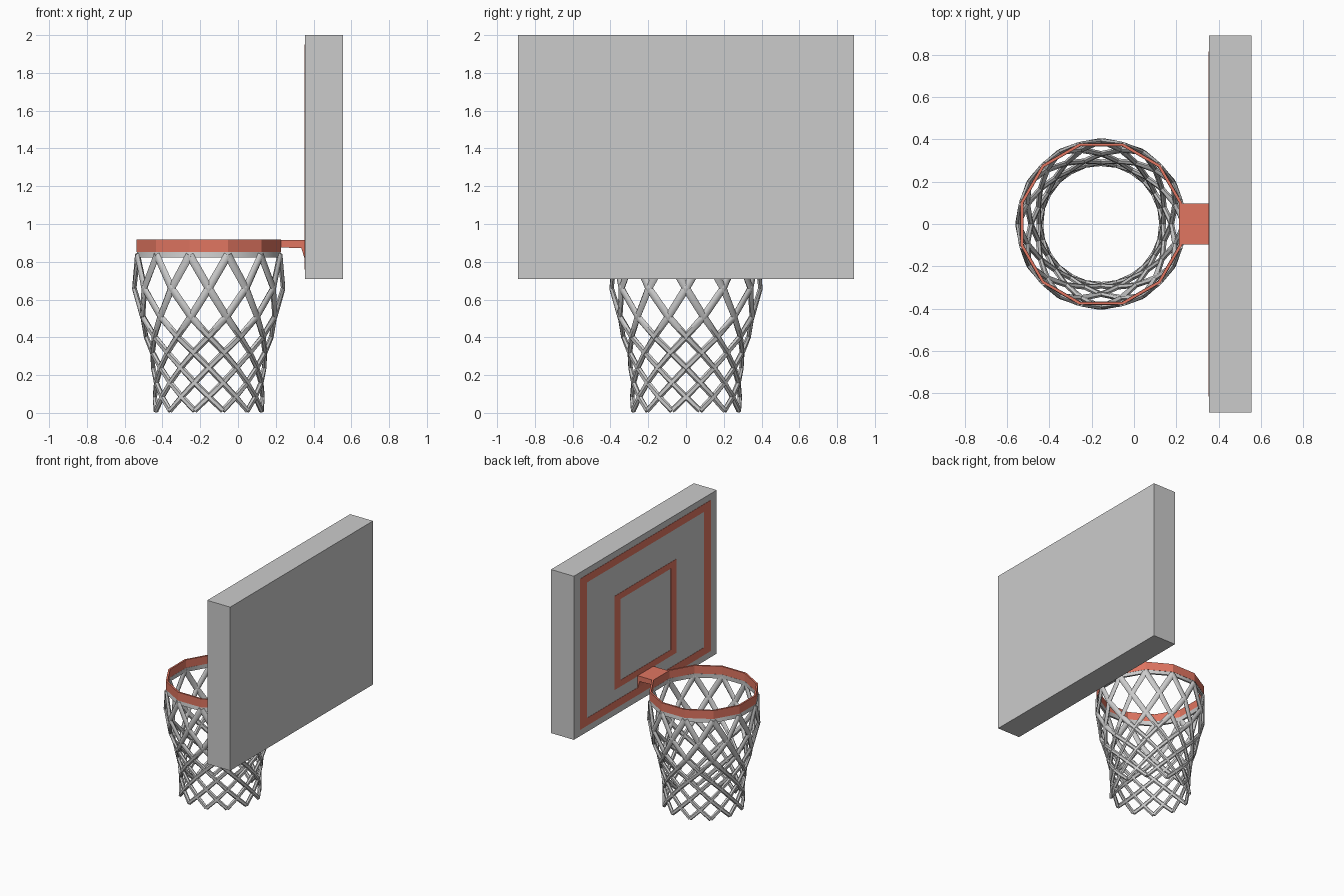
import bpy, bmesh
from math import sin, cos, pi, radians
from mathutils import Vector

if "Cube" in bpy.data.objects:
    bpy.data.objects.remove(bpy.data.objects["Cube"])

CX = -0.155          # hoop axis
SIDES = 12
RED = bpy.data.materials.new("red_paint")
RED.diffuse_color = (0.75, 0.18, 0.12, 1)
RED.use_nodes = True
RED.node_tree.nodes["Principled BSDF"].inputs["Base Color"].default_value = RED.diffuse_color


def finish(bm, name, mat=None, smooth=False):
    bmesh.ops.recalc_face_normals(bm, faces=bm.faces)
    me = bpy.data.meshes.new(name)
    bm.to_mesh(me)
    bm.free()
    ob = bpy.data.objects.new(name, me)
    bpy.context.collection.objects.link(ob)
    if mat:
        me.materials.append(mat)
    if smooth:
        bpy.context.view_layer.objects.active = ob
        ob.select_set(True)
        bpy.ops.object.shade_smooth_by_angle(angle=radians(50))
        ob.select_set(False)
    return ob


def box(bm, lo, hi):
    verts = bmesh.ops.create_cube(bm, size=1)["verts"]
    for v in verts:
        v.co = Vector([(a + b) / 2 + c * (b - a) for a, b, c in zip(lo, hi, v.co)])


def lathe(name, profile, n, offset, mat=None, smooth=False):
    """Closed (radius, z) section swept round the hoop axis."""
    bm = bmesh.new()
    rings = []
    for i in range(n):
        a = offset + 2 * pi * i / n
        rings.append([bm.verts.new((CX + r * cos(a), r * sin(a), z)) for r, z in profile])
    m = len(profile)
    for i in range(n):
        p, q = rings[i], rings[(i + 1) % n]
        for j in range(m):
            bm.faces.new((p[j], q[j], q[(j + 1) % m], p[(j + 1) % m]))
    return finish(bm, name, mat, smooth)


# Backboard
bm = bmesh.new()
box(bm, (0.355, -0.89, 0.71), (0.555, 0.89, 2.0))
finish(bm, "backboard")


# Painted rectangles on the hoop side of the board
def painted_frame(name, hy, z0, z1, wy, wz):
    bm = bmesh.new()
    x0, x1 = 0.353, 0.356
    for s in (-1, 1):
        y0, y1 = sorted((s * hy, s * (hy - wy)))
        box(bm, (x0, y0, z0), (x1, y1, z1))
    for za, zb in ((z0, z0 + wz), (z1 - wz, z1)):
        box(bm, (x0, -hy + wy, za), (x1, hy - wy, zb))
    finish(bm, name, RED)


painted_frame("outer_border", 0.815, 0.76, 1.95, 0.085, 0.06)
painted_frame("target_square", 0.385, 0.91, 1.65, 0.07, 0.05)

# Twelve-sided rim
lathe("rim", [(0.395, 0.852), (0.395, 0.918), (0.381, 0.918), (0.381, 0.852)],
      SIDES, pi / 12, RED)

# Bracket with a sloped foot
bm = bmesh.new()
prof = [(0.222, 0.914), (0.355, 0.914), (0.355, 0.81), (0.335, 0.872), (0.222, 0.876)]
f = bm.faces.new([bm.verts.new((x, -0.098, z)) for x, z in prof])
ext = bmesh.ops.extrude_face_region(bm, geom=[f])["geom"]
bmesh.ops.translate(bm, vec=(0, 0.196, 0),
                    verts=[g for g in ext if isinstance(g, bmesh.types.BMVert)])
finish(bm, "bracket", RED)

# Net collar under the rim
lathe("net_collar", [(0.397, 0.822), (0.393, 0.855), (0.380, 0.855), (0.382, 0.822)],
      SIDES, pi / 12, None, True)

# Net: crossing strands, one knot level per row (radius, height, half width)
LEVELS = [(0.390, 0.835, 0.022), (0.394, 0.66, 0.021), (0.362, 0.51, 0.020),
          (0.332, 0.405, 0.018), (0.308, 0.32, 0.017), (0.294, 0.24, 0.016),
          (0.287, 0.16, 0.016), (0.285, 0.085, 0.016), (0.289, 0.012, 0.015)]


def knot_path(start, turn):
    pts = []
    for k, (r, z, w) in enumerate(LEVELS):
        a = start + turn * k * pi / SIDES
        pts.append((Vector((CX + r * cos(a), r * sin(a), z)), Vector((cos(a), sin(a), 0)), w))
    return pts


bm = bmesh.new()
for turn in (-1, 1):
    for i in range(SIDES):
        path = knot_path(pi / 12 + 2 * pi * i / SIDES, turn)
        rings = []
        for k, (p, nrm, w) in enumerate(path):
            t = (path[min(k + 1, len(path) - 1)][0] - path[max(k - 1, 0)][0]).normalized()
            side = t.cross(nrm).normalized()
            out = side.cross(t).normalized()
            h = 0.011
            sec = [(-1, 0), (-0.55, h), (0.55, h), (1, 0), (0.55, -h), (-0.55, -h)]
            rings.append([bm.verts.new(p + side * (u * w) + out * v) for u, v in sec])
        for a, b in zip(rings, rings[1:]):
            for j in range(6):
                bm.faces.new((a[j], a[(j + 1) % 6], b[(j + 1) % 6], b[j]))
        bm.faces.new(rings[0])
        bm.faces.new(rings[-1])
# level the strand ends at the floor
for v in bm.verts:
    v.co.z = max(v.co.z, 0.0)
finish(bm, "net", None, True)
